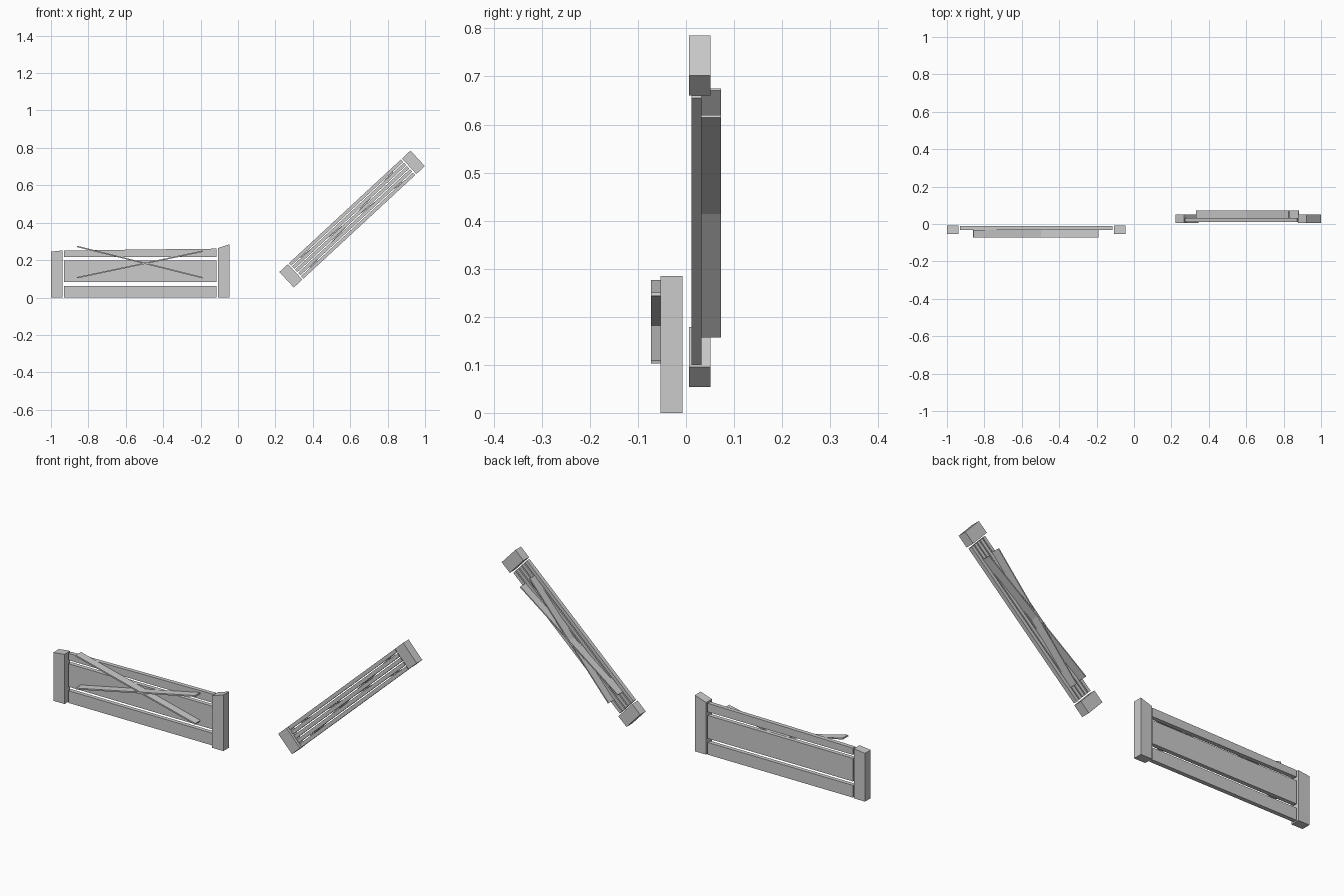
import bpy, bmesh, math
from mathutils import Matrix, Vector

if "Cube" in bpy.data.objects:
    bpy.data.objects.remove(bpy.data.objects["Cube"])

grey = bpy.data.materials.new("weathered_grey")
grey.diffuse_color = (0.6, 0.6, 0.6, 1)
grey.use_nodes = True
grey.node_tree.nodes["Principled BSDF"].inputs["Base Color"].default_value = grey.diffuse_color


def prism(name, outline, y0, y1, place=Matrix()):
    """Extrude an x-z outline from y0 to y1, then place it."""
    bm = bmesh.new()
    face = bm.faces.new([bm.verts.new((x, y0, z)) for x, z in outline])
    new = bmesh.ops.extrude_face_region(bm, geom=[face])["geom"]
    bmesh.ops.translate(bm, vec=(0, y1 - y0, 0),
                        verts=[v for v in new if isinstance(v, bmesh.types.BMVert)])
    bmesh.ops.recalc_face_normals(bm, faces=bm.faces)
    mesh = bpy.data.meshes.new(name)
    bm.to_mesh(mesh)
    bm.free()
    mesh.transform(place)
    mesh.materials.append(grey)
    obj = bpy.data.objects.new(name, mesh)
    bpy.context.collection.objects.link(obj)


def rect(x0, x1, z0, z1):
    return [(x0, z0), (x1, z0), (x1, z1), (x0, z1)]


def bar(a, b, t):
    """Outline of a thin strip running from a to b."""
    a, b = Vector(a), Vector(b)
    d = (b - a).normalized() * t / 2
    n = Vector((-d.y, d.x))
    return [a - n, b - n, b + n, a + n]


# Standing panel: two posts with slanted tops
prism("left_post", [(-1, 0), (-0.937, 0), (-0.937, 0.252), (-1, 0.245)], -0.053, -0.007)
prism("right_post", [(-0.108, 0), (-0.045, 0), (-0.045, 0.285), (-0.108, 0.264)], -0.053, -0.007)

# Three planks, the top one uneven
prism("bottom_plank", rect(-0.93, -0.114, 0, 0.062), -0.032, -0.011)
prism("middle_plank", rect(-0.93, -0.114, 0.082, 0.199), -0.032, -0.011)
prism("top_plank", [(-0.93, 0.217), (-0.114, 0.217), (-0.114, 0.261),
                    (-0.48, 0.257), (-0.93, 0.251)], -0.032, -0.011)

# Crossed braces on the front
prism("falling_brace", bar((-0.86, 0.273), (-0.19, 0.106), 0.007), -0.073, -0.031)
prism("rising_brace", bar((-0.86, 0.106), (-0.19, 0.247), 0.007), -0.073, -0.031)

# Tilted panel: built lying along x, then turned up
tilt = Matrix.Translation((0.26, 0, 0.095)) @ Matrix.Rotation(-math.radians(42.8), 4, 'Y')
L, H = 0.955, 0.0565
prism("lower_end_post", rect(0, 0.062, -H, H), 0.006, 0.051, tilt)
prism("upper_end_post", rect(L - 0.062, L, -H, H), 0.006, 0.051, tilt)

# Narrow slats with open gaps
count, gap = 5, 0.006
width = (2 * H - gap * (count - 1)) / count
for i in range(count):
    z = -H + i * (width + gap)
    prism(f"slat_{i + 1}", rect(0.07, L - 0.07, z, z + width), 0.011, 0.032, tilt)

# Crossed braces on the back
for side, name in ((1, "tilted_rising_brace"), (-1, "tilted_falling_brace")):
    prism(name, bar((0.135, -0.038 * side), (0.81, 0.038 * side), 0.006), 0.031, 0.073, tilt)
